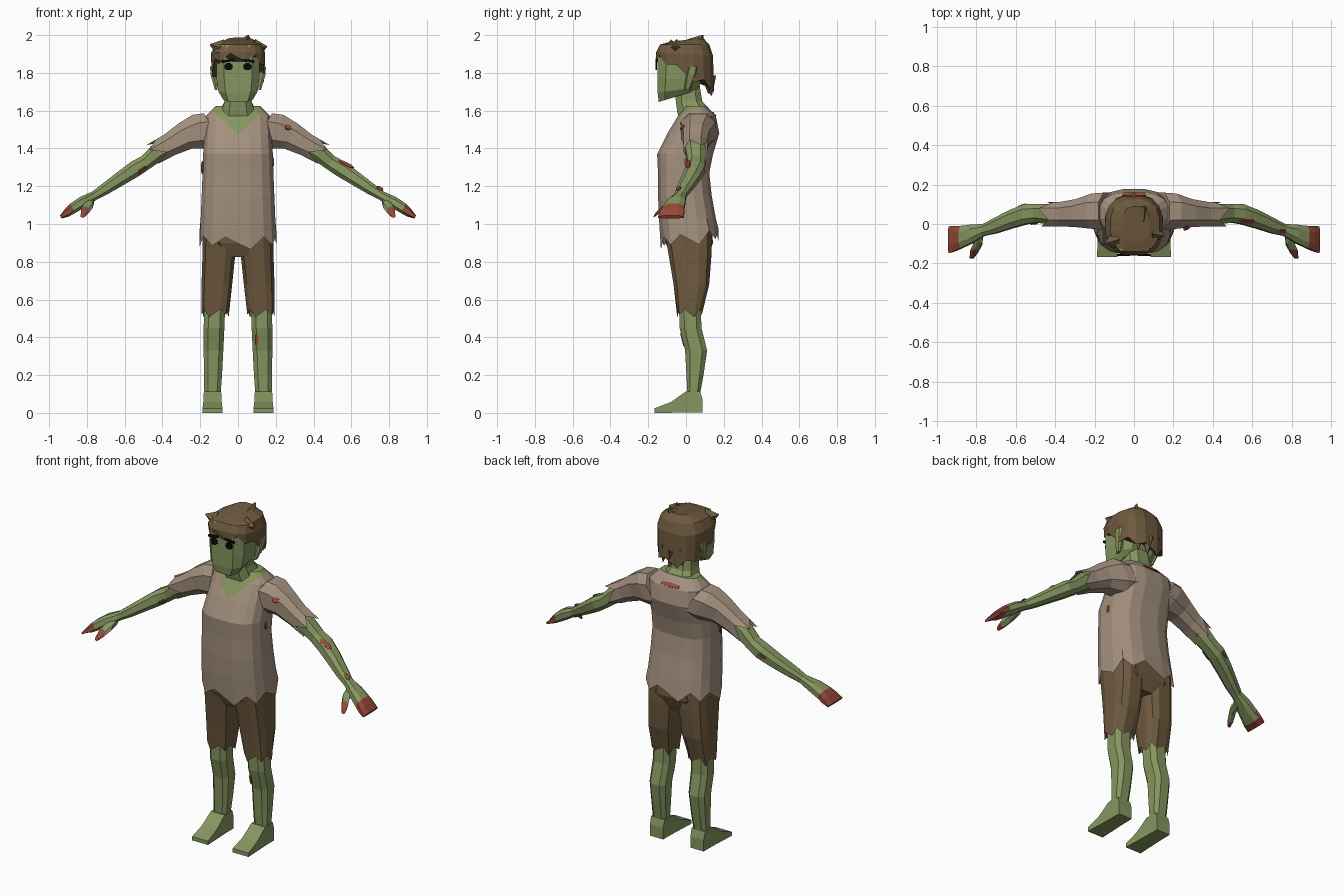
import bpy, bmesh, math
from mathutils import Vector

cube = bpy.data.objects.get("Cube")
if cube:
    bpy.data.objects.remove(cube, do_unlink=True)


def material(name, rgb):
    lin = [((c / 255 + 0.055) / 1.055) ** 2.4 if c > 10 else c / 3294 for c in rgb]
    m = bpy.data.materials.new(name)
    m.use_nodes = True
    m.diffuse_color = (*lin, 1)
    bsdf = m.node_tree.nodes["Principled BSDF"]
    bsdf.inputs["Base Color"].default_value = (*lin, 1)
    bsdf.inputs["Roughness"].default_value = 0.9
    return m


SKIN = material("green skin", (134, 150, 96))
SHIRT = material("worn shirt", (163, 144, 126))
SHORTS = material("brown shorts", (110, 90, 63))
HAIR = material("brown hair", (110, 89, 62))
BLOOD = material("dried blood", (150, 72, 58))
BLACK = material("black", (8, 8, 8))


def ring(c, u, v, n, p):
    """Superellipse loop around c, spanned by u and v, with a flat side facing v."""
    def power(t):
        return math.copysign(abs(t) ** (2 / p), t)
    angles = [(i + 0.5) * math.tau / n for i in range(n)]
    return [Vector(c) + Vector(u) * power(math.cos(a)) + Vector(v) * power(math.sin(a))
            for a in angles]


def loft(name, rings, mats, jag=None, cap_end=True, rule=None, cuts=()):
    """Skin the loops; jag shifts every second point of the last loop."""
    bm = bmesh.new()
    if jag:
        for i, co in enumerate(rings[-1]):
            co += Vector(jag) * (1 if i % 2 else -0.6 if i % 4 else -1.2)
    loops = [[bm.verts.new(co) for co in r] for r in rings]
    n = len(loops[0])
    for a, b in zip(loops, loops[1:]):
        for i in range(n):
            j = (i + 1) % n
            bm.faces.new((a[i], a[j], b[j], b[i]))
    bm.faces.new(loops[0][::-1])
    if cap_end:
        bm.faces.new(loops[-1])
    bmesh.ops.recalc_face_normals(bm, faces=bm.faces[:])
    for co, no in cuts:
        bmesh.ops.bisect_plane(bm, geom=bm.verts[:] + bm.edges[:] + bm.faces[:],
                               plane_co=co, plane_no=no)
    if rule:
        for f in bm.faces:
            f.material_index = rule(f.calc_center_median())
    mesh = bpy.data.meshes.new(name)
    bm.to_mesh(mesh)
    bm.free()
    for m in mats:
        mesh.materials.append(m)
    ob = bpy.data.objects.new(name, mesh)
    bpy.context.collection.objects.link(ob)
    return ob


def stack(rows, n=8, p=3.0, side=1):
    """Level loops from (z, x, half width, front y, back y, rise to the back)."""
    out = []
    for z, x, rx, yf, yb, *rise in rows:
        tilt = rise[0] if rise else 0
        out.append(ring((x * side, (yf + yb) / 2, z), (rx, 0, 0),
                        (0, (yb - yf) / 2, tilt), n, p))
    return out


def limb(rows, side, n=8, p=2.5):
    """Loops along a sloping arm from (x, y, z, half height, half depth)."""
    return [ring((x * side, y, z), (0, ry, 0), (0.5 * side * h, 0, 0.87 * h), n, p)
            for x, y, z, h, ry in rows]


def spike(name, base, tip, r, mat):
    axis = (Vector(tip) - Vector(base)).normalized()
    u = axis.orthogonal().normalized()
    v = axis.cross(u)
    return loft(name, [ring(base, u * r, v * r, 4, 2),
                       ring(tip, u * 0.003, v * 0.003, 4, 2)], [mat])


def plate(name, centre, normal, up, w, h, mat, n=6, p=2.5):
    """Thin painted detail lying on a surface."""
    no = Vector(normal).normalized()
    v = Vector(up) - no * no.dot(Vector(up))
    v.normalize()
    u = v.cross(no)
    c = Vector(centre)
    return loft(name, [ring(c - no * 0.004, u * w, v * h, n, p),
                       ring(c + no * 0.004, u * w, v * h, n, p)], [mat])


# Head, neck and ears
head = loft("head", stack([
    (1.95, 0, .11, -.14, .09), (1.88, 0, .12, -.155, .10), (1.77, 0, .118, -.155, .095),
    (1.71, 0, .108, -.155, .07, .015), (1.675, 0, .08, -.148, .05, .03)], p=4), [SKIN])
neck = loft("neck", stack([
    (1.74, 0, .07, -.06, .075), (1.65, 0, .075, -.058, .09), (1.61, 0, .09, -.05, .11, .02),
    (1.54, 0, .12, -.03, .12, .03)]), [SKIN])

# Hair cap with a ragged edge and tufts
loft("hair", stack([
    (1.975, .01, .07, -.09, .09, .012), (1.95, .005, .125, -.14, .125),
    (1.90, 0, .146, -.16, .145, -.01), (1.80, 0, .14, -.161, .15, -.085)],
    n=16, p=2.7), [HAIR], jag=(0, 0, .02))
tufts = [((.04, .05, 1.95), (.055, .09, 2.0), .05), ((-.09, -.08, 1.93), (-.148, -.1, 1.95), .05),
         ((.1, -.05, 1.93), (.153, -.06, 1.94), .05), ((0, .12, 1.78), (.02, .135, 1.68), .04),
         ((.06, .11, 1.8), (.07, .12, 1.69), .035), ((-.06, .11, 1.8), (-.06, .12, 1.7), .035)]
for base, tip, r in tufts:
    spike("hair_tuft", base, tip, r, HAIR)


# Shirt body with a V neckline
def neckline(c):
    return int(c.z > 1.475 + 0.95 * abs(c.x) and c.y < .06)


shirt = loft("shirt_body", stack([
    (1.625, 0, .12, -.005, .11), (1.57, 0, .175, -.045, .16), (1.48, 0, .18, -.10, .178),
    (1.37, 0, .187, -.155, .145), (1.27, 0, .19, -.15, .125), (1.15, 0, .195, -.15, .138),
    (1.03, 0, .20, -.145, .16), (.92, 0, .207, -.135, .175, .02)], n=16, p=2.9),
    [SHIRT, SKIN], jag=(0, 0, .03), cap_end=False, rule=neckline,
    cuts=[((0, 0, 1.475), (s * -0.95, 0, 1)) for s in (1, -1)])

# Shorts seat
loft("shorts_seat", stack([(1.0, 0, .18, -.12, .14), (.90, 0, .188, -.115, .15),
                           (.825, 0, .10, -.08, .12)]), [SHORTS])

limbs = {}
for s, tag in ((1, "left"), (-1, "right")):
    # Face details
    loft(tag + "_ear", stack([(1.835, .13, .02, .01, .065), (1.79, .13, .017, .0, .055),
                              (1.71, .115, .008, -.01, .02)], n=6, side=s), [SKIN])
    plate(tag + "_eye", (s * .05, -.157, 1.833), (0, -1, 0), (0, 0, 1), .022, .02, BLACK, 8)
    plate(tag + "_brow", (s * .054, -.157, 1.864), (0, -1, 0), (s * .15, 0, 1),
          .033, .007, BLACK, 4, 20)

    # Sleeve
    limbs[tag + "_sleeve"] = loft(tag + "_sleeve", limb([
        (.13, .065, 1.50, .105, .10), (.19, .065, 1.49, .108, .095),
        (.28, .055, 1.465, .08, .075), (.36, .05, 1.42, .065, .066),
        (.425, .05, 1.385, .062, .066)], s), [SHIRT], jag=(.03 * s, 0, -.017), cap_end=False)

    # Arm and mitten hand, dark at the finger tips
    limbs[tag + "_arm"] = loft(tag + "_arm", limb([
        (.33, .05, 1.435, .05, .05), (.42, .05, 1.385, .052, .056), (.49, .055, 1.325, .042, .05),
        (.545, .05, 1.292, .046, .054), (.62, .025, 1.242, .04, .05),
        (.70, -.008, 1.188, .033, .042), (.76, -.03, 1.15, .026, .032),
        (.82, -.05, 1.118, .032, .05), (.875, -.066, 1.083, .03, .06),
        (.905, -.073, 1.06, .024, .068), (.938, -.08, 1.037, .01, .072)], s),
        [SKIN, BLOOD], rule=lambda c: int(abs(c.x) > .882))
    loft(tag + "_thumb", [ring((x * s, y, z), (r, 0, 0), (0, r * .5, r), 6, 2.5)
                          for x, y, z, r in ((.785, -.05, 1.12, .024), (.79, -.10, 1.10, .024),
                                             (.81, -.14, 1.07, .022), (.822, -.17, 1.045, .012))],
         [SKIN, BLOOD], rule=lambda c: int(c.y < -.145))

    # Shorts leg with a torn hem
    loft(tag + "_shorts_leg", stack([
        (.98, .095, .093, -.12, .14), (.84, .101, .089, -.095, .138),
        (.68, .112, .083, -.068, .125), (.53, .122, .074, -.048, .085)], n=12, side=s),
        [SHORTS], jag=(0, 0, .02), cap_end=False)

    # Lower leg and foot
    limbs[tag + "_leg"] = loft(tag + "_leg", stack([
        (.60, .122, .058, -.04, .08), (.45, .127, .058, -.037, .085),
        (.33, .13, .055, -.008, .115), (.20, .132, .05, .0, .095),
        (.11, .135, .046, .005, .078), (.03, .135, .046, .005, .08)], side=s), [SKIN])
    loft(tag + "_foot", [ring((s * .135, y, h / 2), (w, 0, 0), (0, 0, h / 2), 4, 30)
                         for y, w, h in ((.088, .045, .07), (.075, .046, .115), (-.0, .047, .115),
                                         (-.08, .05, .058), (-.168, .054, .024))], [SKIN])

# Dried stains pressed onto the nearest surface
bpy.context.view_layer.update()
stains = [(limbs["left_sleeve"], (.27, -.03, 1.52), .018, .016),
          (limbs["left_arm"], (.58, .0, 1.33), .013, .045),
          (limbs["left_arm"], (.76, -.04, 1.20), .012, .02),
          (limbs["right_arm"], (-.50, .0, 1.28), .012, .03),
          (limbs["right_arm"], (-.57, .1, 1.28), .012, .025),
          (limbs["left_leg"], (.08, -.05, .38), .008, .035),
          (shirt, (-.21, -.06, 1.30), .014, .035),
          (shirt, (.21, .0, 1.33), .012, .025),
          (shirt, (0, .17, 1.60), .065, .014)]
for target, point, w, h in stains:
    ok, loc, normal, _ = target.closest_point_on_mesh(Vector(point))
    if ok:
        along = (.87, 0, -.5) if "arm" in target.name else (0, .05, 1)
        if "right_arm" in target.name:
            along = (-.87, 0, -.5)
        plate("stain", loc, normal, along, w, h, BLOOD)
